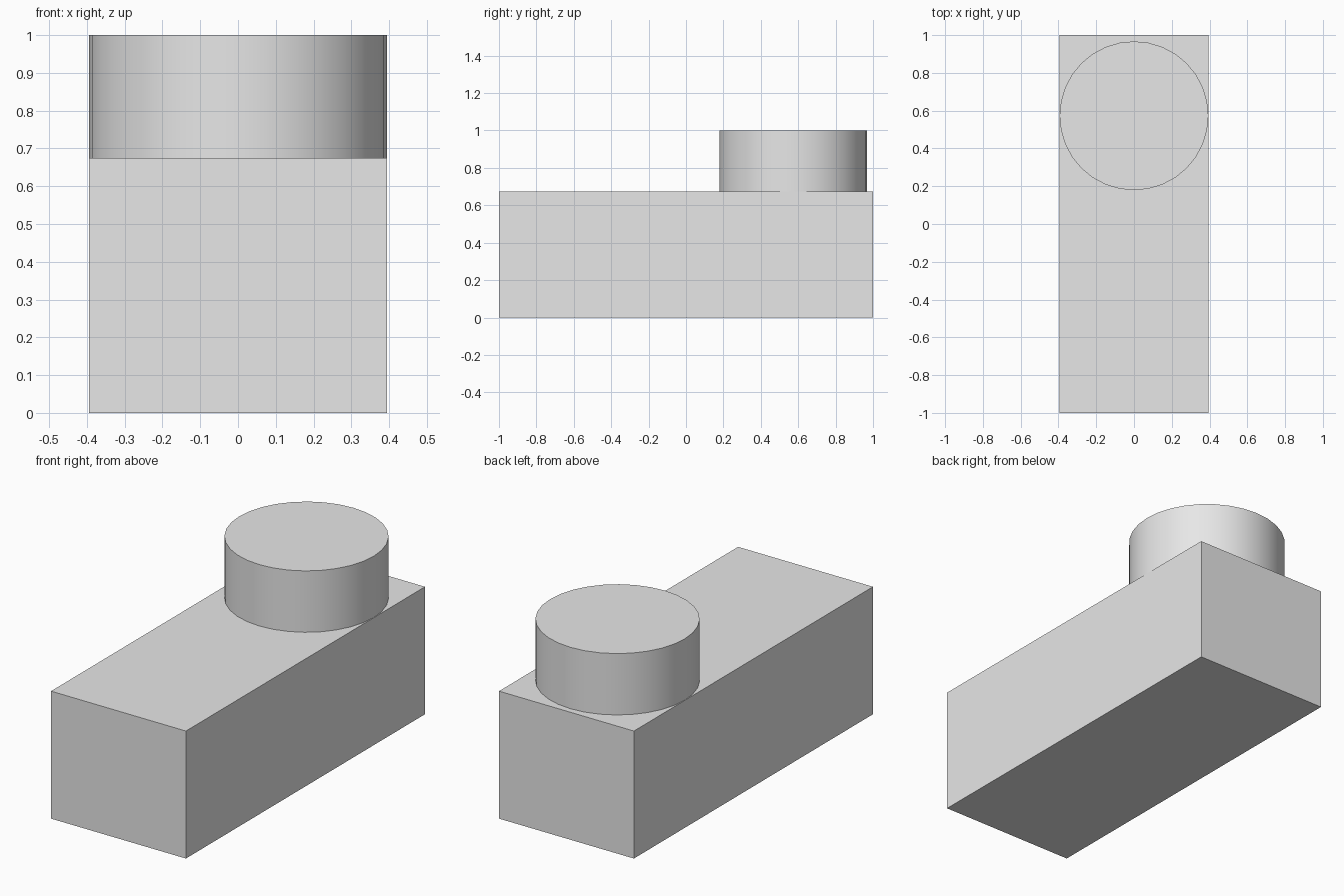
import bpy
import math

cube = bpy.data.objects.get("Cube")
if cube:
    bpy.data.objects.remove(cube, do_unlink=True)

WIDTH, LENGTH, BLOCK_TOP, TOTAL_TOP = 0.79, 2.0, 0.675, 1.0
RADIUS, DISC_Y = 0.394, 0.573

# Single plain grey
grey = bpy.data.materials.new("plain grey")
grey.use_nodes = True
colour = (0.8, 0.8, 0.8, 1)
grey.diffuse_color = colour
grey.node_tree.nodes["Principled BSDF"].inputs["Base Color"].default_value = colour


def finish(name):
    obj = bpy.context.object
    obj.name = name
    obj.data.materials.clear()
    obj.data.materials.append(grey)
    return obj


# Long rectangular block
bpy.ops.mesh.primitive_cube_add(size=1, location=(0, 0, BLOCK_TOP / 2))
block = finish("base_block")
block.scale = (WIDTH, LENGTH, BLOCK_TOP)
bpy.ops.object.transform_apply(location=False, rotation=False, scale=True)

# Round drum standing towards the back
bpy.ops.mesh.primitive_cylinder_add(
    vertices=32, radius=RADIUS, depth=TOTAL_TOP - BLOCK_TOP,
    location=(0, DISC_Y, (TOTAL_TOP + BLOCK_TOP) / 2))
finish("round_drum")
bpy.ops.object.shade_smooth_by_angle(angle=math.radians(30))
